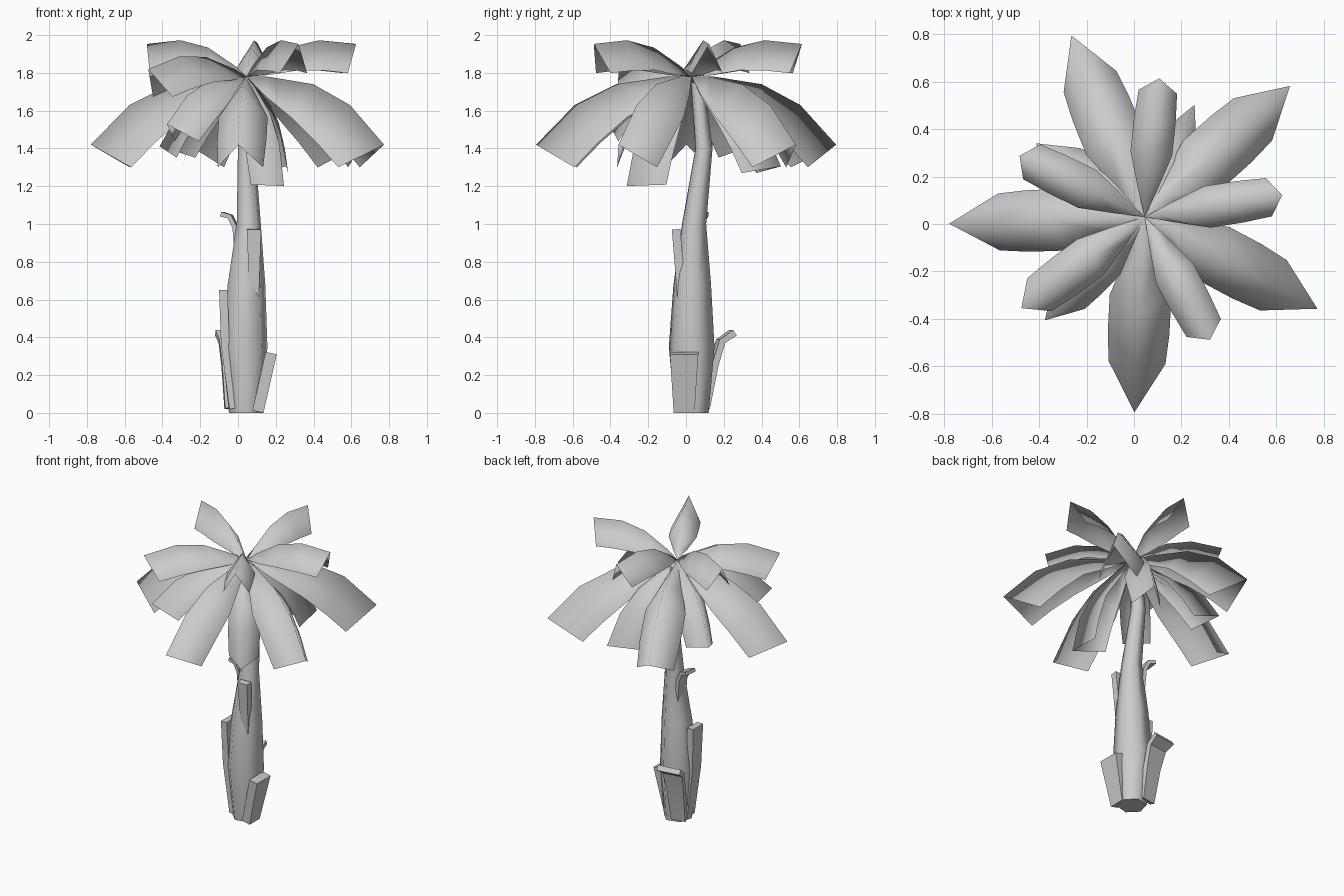
import bpy, bmesh, math
from mathutils import Vector, Matrix

cube = bpy.data.objects.get("Cube")
if cube:
    bpy.data.objects.remove(cube, do_unlink=True)

# One plain material for everything
grey = bpy.data.materials.new("light grey")
grey.use_nodes = True
grey.diffuse_color = (0.6, 0.6, 0.6, 1)
grey.node_tree.nodes["Principled BSDF"].inputs["Base Color"].default_value = (0.6, 0.6, 0.6, 1)


def finish(name, bm, angle=None):
    """Turn a bmesh into a shaded object."""
    mesh = bpy.data.meshes.new(name)
    bm.to_mesh(mesh)
    bm.free()
    mesh.materials.append(grey)
    obj = bpy.data.objects.new(name, mesh)
    bpy.context.collection.objects.link(obj)
    bpy.ops.object.select_all(action="DESELECT")
    obj.select_set(True)
    bpy.context.view_layer.objects.active = obj
    if angle is None:
        bpy.ops.object.shade_smooth()
    else:
        bpy.ops.object.shade_smooth_by_angle(angle=math.radians(angle))
    return obj


def loft(bm, rings, closed):
    """Bridge successive rows of points with quads."""
    rows = [[bm.verts.new(p) for p in ring] for ring in rings]
    for a, b in zip(rows, rows[1:]):
        n = len(a)
        for i in range(n if closed else n - 1):
            j = (i + 1) % n
            bm.faces.new((a[i], a[j], b[j], b[i]))
    return rows


# Six-sided leaning trunk: height, centre x, centre y, radius
TRUNK = [(0, .042, .03, .093), (.35, .035, .03, .125), (.68, .045, .033, .103),
         (1.0, .057, .043, .066), (1.4, .045, .095, .047), (1.75, .045, .06, .035)]
bm = bmesh.new()
rings = []
for z, cx, cy, r in TRUNK:
    angles = [math.radians(15 + 60 * i) for i in range(6)]
    rings.append([(cx + r * math.cos(a), cy + r * math.sin(a), z) for a in angles])
rows = loft(bm, rings, True)
bm.faces.new(rows[0][::-1])
bm.faces.new(rows[-1])
finish("trunk", bm, 65)

# Folded frond profile: midrib and edge as (reach, rise), with half width
MIDRIB = [(.13, 0), (.40, -.04), (.62, -.15), (.825, -.36)]
EDGE = [(.14, -.10, .06), (.335, -.215, .13), (.49, -.35, .13), (.615, -.48, .12)]
CROWN = Vector((.045, .03, 1.78))


def frond(name, azimuth, pitch, scale):
    bm = bmesh.new()
    rings = [[(e[0], e[2], e[1]), (m[0], 0, m[1]), (e[0], -e[2], e[1])]
             for m, e in zip(MIDRIB, EDGE)]
    rows = loft(bm, rings, False)
    # Pinched root
    root = bm.verts.new((0, 0, 0))
    for a, b in zip(rows[0], rows[0][1:]):
        bm.faces.new((root, a, b))
    bmesh.ops.recalc_face_normals(bm, faces=bm.faces)
    if sum(f.normal.z for f in bm.faces) < 0:
        bmesh.ops.reverse_faces(bm, faces=bm.faces)
    place = (Matrix.Translation(CROWN) @ Matrix.Rotation(math.radians(azimuth), 4, "Z")
             @ Matrix.Rotation(math.radians(-pitch), 4, "Y") @ Matrix.Scale(scale, 4))
    bm.transform(place)
    finish(name, bm)


# Big drooping fronds
for i, az in enumerate((182, 267, 332, 42, 112)):
    frond(f"large_frond_{i + 1}", az, 0, 1)
# Raised upper fronds
for i, az in enumerate((9, 84, 154, 298)):
    frond(f"upper_frond_{i + 1}", az, 40, .68)
# Smaller fronds between and below
for i, (az, pitch, s) in enumerate([(216.5, 27, .72), (226, 1, .73), (146, -10, .74),
                                    (-60, -32, .78), (66, -19, .78)]):
    frond(f"small_frond_{i + 1}", az, pitch, s)


def bark(name, azimuth, centre, path, w0, w1, thick):
    """Flared slab of bark swept up an outer path of (reach, height)."""
    bm = bmesh.new()
    rings = []
    last = len(path) - 1
    for i, (r, z) in enumerate(path):
        a, b = Vector(path[max(i - 1, 0)]), Vector(path[min(i + 1, last)])
        t = (b - a).normalized()
        ri, zi = r - t.y * thick, z + t.x * thick
        w = (w0 + (w1 - w0) * i / last) / 2
        rings.append([(r, -w, z), (r, w, z), (ri, w, zi), (ri, -w, zi)])
    rows = loft(bm, rings, True)
    bm.faces.new(rows[0][::-1])
    bm.faces.new(rows[-1])
    bmesh.ops.recalc_face_normals(bm, faces=bm.faces)
    bm.transform(Matrix.Translation((*centre, 0))
                 @ Matrix.Rotation(math.radians(azimuth), 4, "Z"))
    finish(name, bm, 30)


# Bark slabs around the trunk
bark("bark_left", 0, (.04, -.01), [(.095, .0), (.165, .31)], .11, .15, .06)
bark("bark_right", 180, (.04, .01), [(.085, .02), (.13, .36), (.14, .65)], .08, .11, .045)
bark("bark_front", 270, (.085, .02), [(.065, .6), (.095, .97)], .05, .075, .045)
bark("bark_back", 98, (-.01, .03), [(.09, .02), (.135, .25), (.17, .37), (.23, .41)],
     .10, .16, .035)
bark("bark_top", 172, (.05, .055), [(.06, .8), (.075, .98), (.10, 1.03), (.14, 1.04)],
     .07, .09, .025)
